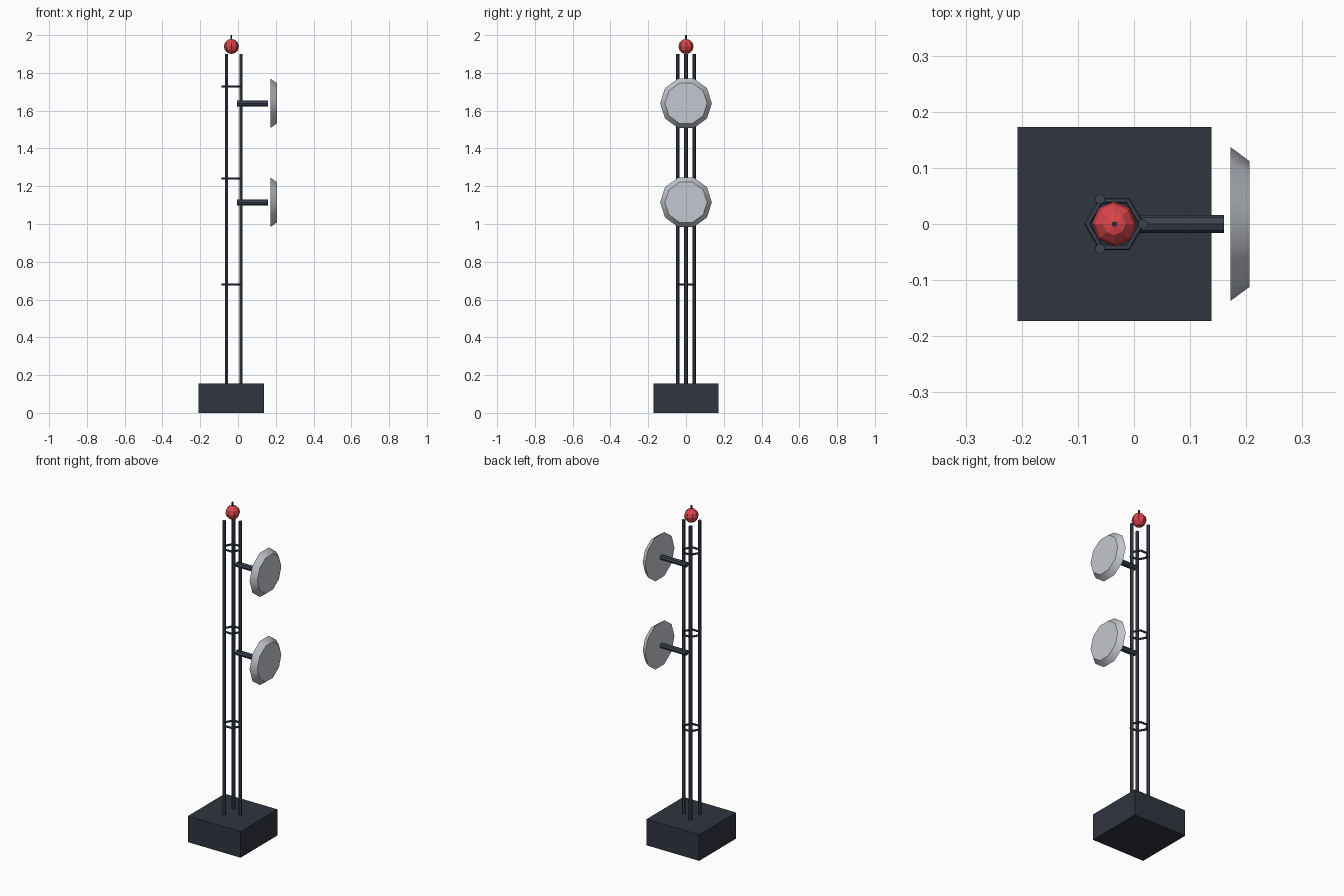
import bpy
from math import radians, cos, sin, pi

if "Cube" in bpy.data.objects:
    bpy.data.objects.remove(bpy.data.objects["Cube"])

CX = -0.035  # mast axis


def material(name, rgb):
    m = bpy.data.materials.new(name)
    m.diffuse_color = (*rgb, 1)
    m.use_nodes = True
    m.node_tree.nodes["Principled BSDF"].inputs["Base Color"].default_value = m.diffuse_color
    return m


STEEL = material("dark_steel", (0.045, 0.055, 0.08))
DARK = material("dark_base", (0.03, 0.035, 0.05))
PALE = material("pale_grey", (0.55, 0.57, 0.62))
RED = material("beacon_red", (0.7, 0.06, 0.07))


def finish(name, mat, smooth=False):
    ob = bpy.context.object
    ob.name = name
    ob.data.materials.append(mat)
    if smooth:
        bpy.ops.object.shade_smooth_by_angle(angle=radians(40))
    return ob


def rod(name, mat, r1, r2, length, centre, sides, rot=(0, 0, 0), smooth=True):
    bpy.ops.mesh.primitive_cone_add(vertices=sides, radius1=r1, radius2=r2,
                                    depth=length, location=centre, rotation=rot)
    return finish(name, mat, smooth)


# base block
bpy.ops.mesh.primitive_cube_add(size=1, location=(CX, 0, 0.0775))
bpy.context.object.scale = (0.346, 0.346, 0.155)
finish("base_block", DARK)

# three mast legs
for i in range(3):
    a = i * 2 * pi / 3
    rod(f"mast_leg_{i + 1}", STEEL, 0.0095, 0.0095, 1.75,
        (CX + 0.051 * cos(a), 0.051 * sin(a), 1.025), 6, smooth=False)

# hexagonal brace rings
for i, z in enumerate((0.68, 1.24, 1.728)):
    bpy.ops.mesh.primitive_torus_add(major_segments=6, minor_segments=6,
                                     major_radius=0.048, minor_radius=0.006,
                                     location=(CX, 0, z))
    finish(f"brace_ring_{i + 1}", STEEL)

# dishes on arms, facing +x
ALONG_X = (0, pi / 2, 0)
for i, z in enumerate((1.115, 1.639)):
    rod(f"dish_arm_{i + 1}", STEEL, 0.016, 0.016, 0.166, (0.077, 0, z), 8, ALONG_X)
    rod(f"dish_{i + 1}", PALE, 0.137, 0.112, 0.034, (0.189, 0, z), 10, ALONG_X)

# beacon and tip
bpy.ops.mesh.primitive_uv_sphere_add(segments=8, ring_count=6, radius=0.04,
                                     location=(CX, 0, 1.94))
finish("beacon", RED)
rod("beacon_tip", DARK, 0.005, 0.005, 0.06, (CX, 0, 1.97), 6)
